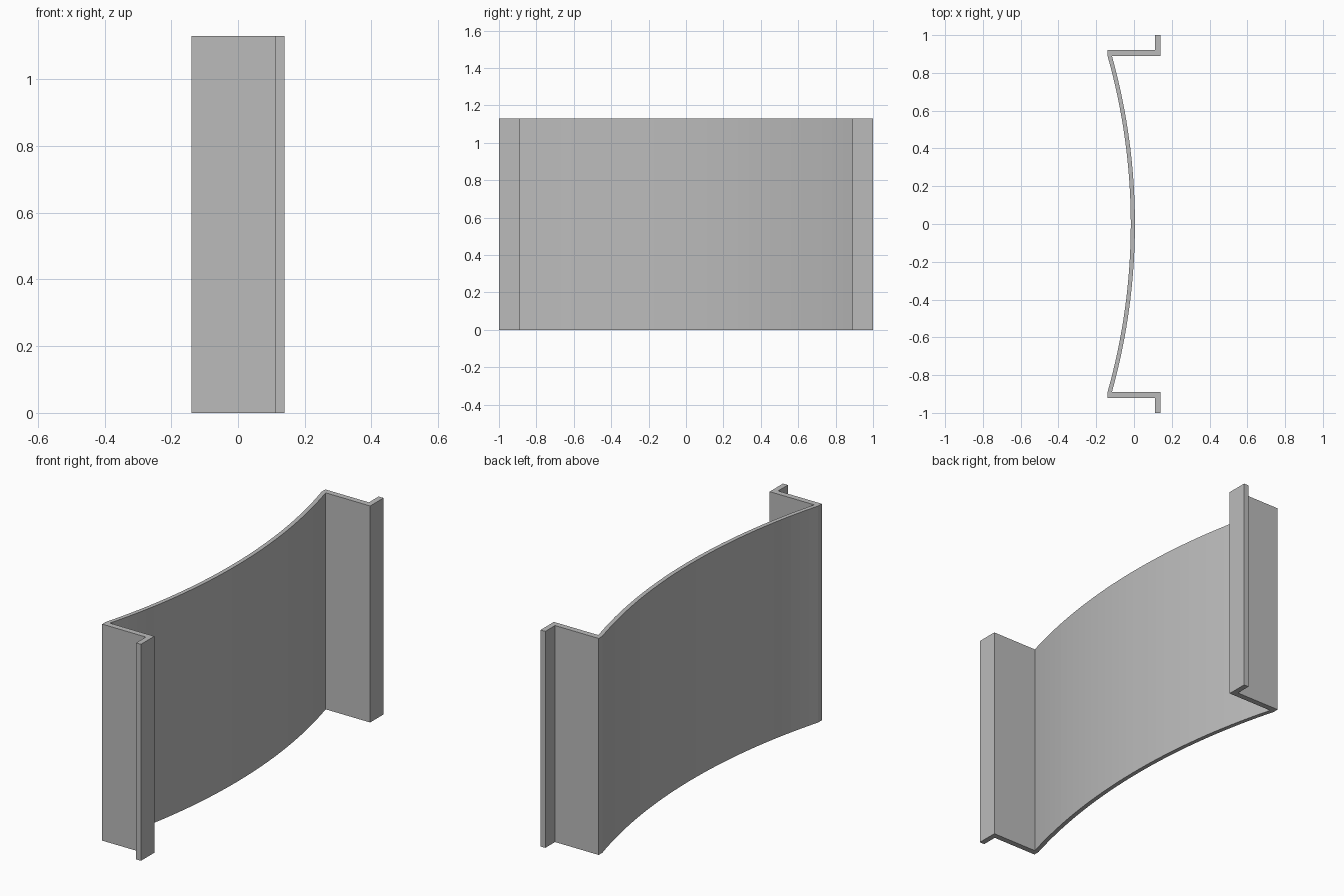
import bpy, bmesh, math

if "Cube" in bpy.data.objects:
    bpy.data.objects.remove(bpy.data.objects["Cube"])

HEIGHT = 1.13
SEGMENTS = 32

grey = bpy.data.materials.new("plain grey")
grey.diffuse_color = (0.5, 0.5, 0.5, 1)
grey.use_nodes = True
grey.node_tree.nodes["Principled BSDF"].inputs["Base Color"].default_value = grey.diffuse_color


def arc(x_mid, x_end, half):
    """Points on a shallow arc from y=-half to y=half, bulging towards +x."""
    sag = x_mid - x_end
    r = (half * half + sag * sag) / (2 * sag)
    a = math.asin(half / r)
    angles = [-a + 2 * a * i / SEGMENTS for i in range(SEGMENTS + 1)]
    return [(x_mid - r + r * math.cos(t), r * math.sin(t)) for t in angles]


# Closed plan outline: curved web, side flanges and outward return lips
inner = arc(0.005, -0.117, 0.89)
outer = arc(-0.017, -0.14, 0.89)
flange = [(0.14, 0.89), (0.14, 1.0), (0.112, 1.0), (0.112, 0.92), (-0.14, 0.92)]
mirrored = [(x, -y) for x, y in reversed(flange)]
outline = inner + flange + outer[::-1] + mirrored

# Extrude the outline upward
bm = bmesh.new()
base = bm.faces.new([bm.verts.new((x, y, 0)) for x, y in outline])
ext = bmesh.ops.extrude_face_region(bm, geom=[base], use_keep_orig=True)
top = [v for v in ext["geom"] if isinstance(v, bmesh.types.BMVert)]
bmesh.ops.translate(bm, verts=top, vec=(0, 0, HEIGHT))
bmesh.ops.recalc_face_normals(bm, faces=bm.faces)
mesh = bpy.data.meshes.new("curved_panel")
bm.to_mesh(mesh)
bm.free()
mesh.materials.append(grey)
bpy.context.collection.objects.link(bpy.data.objects.new("curved_panel", mesh))
